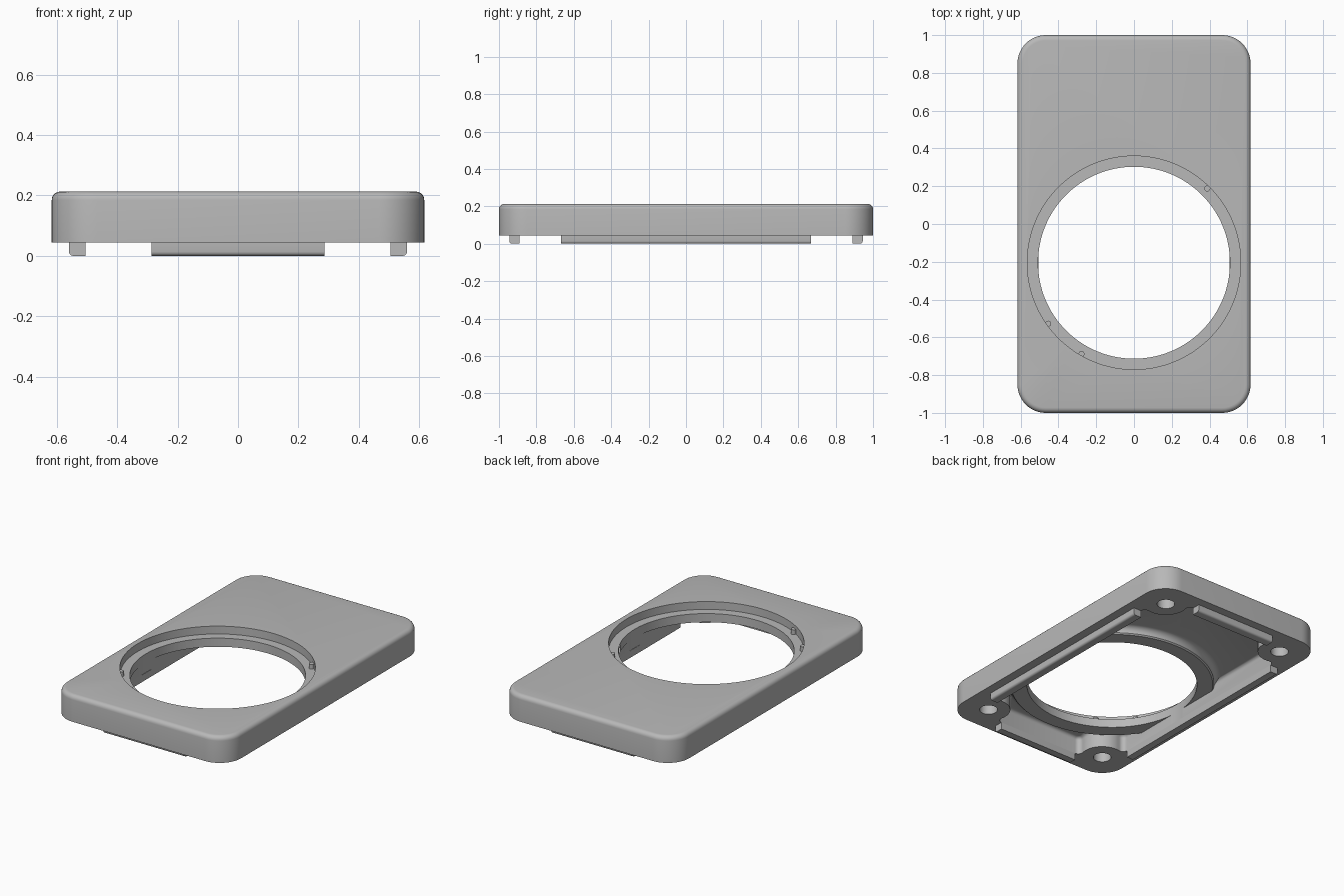
import bpy, bmesh
from math import cos, sin, pi, radians, atan2, sqrt
from mathutils import Matrix

cube = bpy.data.objects.get("Cube")
if cube:
    bpy.data.objects.remove(cube, do_unlink=True)

grey = bpy.data.materials.new("satin grey")
grey.use_nodes = True
COLOUR = (0.48, 0.48, 0.48, 1)
grey.diffuse_color = COLOUR
grey.node_tree.nodes["Principled BSDF"].inputs["Base Color"].default_value = COLOUR

BASE, TOP = 0.045, 0.213         # underside and top of the cover
CEILING, RING_BOTTOM = 0.158, 0.108
HOLE_Y = -0.205
BOSS_X, BOSS_Y, BOSS_R = 0.443, 0.824, 0.13
WALL_X, WALL_Y, FILLET = 0.505, 0.89, 0.03


def arc(cx, cy, r, a0, a1, n):
    return [(cx + r * cos(a0 + (a1 - a0) * i / n),
             cy + r * sin(a0 + (a1 - a0) * i / n)) for i in range(n + 1)]


def finish(name, bm):
    bmesh.ops.recalc_face_normals(bm, faces=bm.faces)
    mesh = bpy.data.meshes.new(name)
    bm.to_mesh(mesh)
    bm.free()
    mesh.materials.append(grey)
    ob = bpy.data.objects.new(name, mesh)
    bpy.context.collection.objects.link(ob)
    return ob


def prism(name, outline, z0, z1, bevel=0.0):
    """Extrude an outline upward and round its top rim."""
    bm = bmesh.new()
    bm.faces.new([bm.verts.new((x, y, z0)) for x, y in outline])
    res = bmesh.ops.extrude_face_region(bm, geom=bm.faces[:])
    top = [g for g in res["geom"] if isinstance(g, bmesh.types.BMVert)]
    bmesh.ops.translate(bm, verts=top, vec=(0, 0, z1 - z0))
    if bevel:
        rim = [e for e in bm.edges if all(v.co.z > z1 - 1e-5 for v in e.verts)]
        bmesh.ops.bevel(bm, geom=rim, offset=bevel, segments=5,
                        profile=0.5, affect='EDGES')
    return finish(name, bm)


def disc(name, x, y, r, z0, z1, n=128):
    return prism(name, arc(x, y, r, 0, 2 * pi, n)[:-1], z0, z1)


def revolve(name, profile, x, y, n=128):
    bm = bmesh.new()
    verts = [bm.verts.new((r, 0, z)) for r, z in profile]
    edges = [bm.edges.new(p) for p in zip(verts, verts[1:])]
    bmesh.ops.spin(bm, geom=verts + edges, axis=(0, 0, 1), cent=(0, 0, 0),
                   angle=2 * pi, steps=n)
    bmesh.ops.remove_doubles(bm, verts=bm.verts, dist=1e-5)
    bmesh.ops.translate(bm, verts=bm.verts, vec=(x, y, 0))
    return finish(name, bm)


def combine(ob, tool, operation='DIFFERENCE'):
    """Apply a boolean and discard the tool."""
    mod = ob.modifiers.new("cut", 'BOOLEAN')
    mod.operation, mod.solver, mod.object = operation, 'EXACT', tool
    bpy.context.view_layer.update()
    graph = bpy.context.evaluated_depsgraph_get()
    mesh = bpy.data.meshes.new_from_object(ob.evaluated_get(graph))
    ob.modifiers.clear()
    ob.data = mesh
    bpy.data.objects.remove(tool, do_unlink=True)


def smooth(ob):
    bpy.ops.object.select_all(action='DESELECT')
    ob.select_set(True)
    bpy.context.view_layer.objects.active = ob
    bpy.ops.object.shade_smooth_by_angle(angle=radians(32))


# Outer shell: rounded rectangle with a softened top rim
R = 0.15
HX, HY = 0.617, 1.0
outline = []
for k, (sx, sy) in enumerate([(1, 1), (-1, 1), (-1, -1), (1, -1)]):
    outline += arc(sx * (HX - R), sy * (HY - R), R, k * pi / 2, (k + 1) * pi / 2, 12)
cover = prism("cover", outline, BASE, TOP, 0.028)

# Cavity outline: one corner curving round its screw boss, then mirrored
reach = BOSS_R + FILLET
ax = WALL_X - FILLET
ay = BOSS_Y - sqrt(reach ** 2 - (ax - BOSS_X) ** 2)
by = WALL_Y - FILLET
bx = BOSS_X - sqrt(reach ** 2 - (by - BOSS_Y) ** 2)
a1 = atan2(BOSS_Y - ay, BOSS_X - ax)
b1 = atan2(BOSS_Y - by, BOSS_X - bx)
corner = (arc(ax, ay, FILLET, 0, a1, 6)
          + arc(BOSS_X, BOSS_Y, BOSS_R, a1 + pi, b1 + pi, 16)[1:-1]
          + arc(bx, by, FILLET, b1, pi / 2, 6))
half = corner + [(-x, y) for x, y in reversed(corner)]
cavity = prism("cavity", half + [(x, -y) for x, y in reversed(half)],
               BASE - 0.05, CEILING, 0.022)

# Thick ring under the opening, flaring into the ceiling
flare = 0.04
curve = [(0.61 + flare - x, CEILING - flare + z)
         for x, z in arc(0, 0, flare, 0, pi / 2, 6)]
ring = revolve("ring", [(0, RING_BOTTOM), (0.602, RING_BOTTOM),
                        (0.61, RING_BOTTOM + 0.008)] + curve
               + [(0.65, 0.3), (0, 0.3)], 0, HOLE_Y)
combine(cavity, ring)
combine(cover, cavity)

# Round opening with a stepped seat
combine(cover, disc("opening", 0, HOLE_Y, 0.508, -0.1, 0.4))
SEAT = 0.163
combine(cover, disc("seat", 0, HOLE_Y, 0.565, SEAT, 0.4))

# Blind screw holes in the corner bosses
for sx in (1, -1):
    for sy in (1, -1):
        combine(cover, disc("screw_hole", sx * BOSS_X, sy * BOSS_Y, 0.053,
                            -0.05, 0.155, 32))
smooth(cover)

# Small locating pins against the wall of the seat
for i, (x, y) in enumerate([(0.388, 0.188), (-0.455, -0.528), (-0.278, -0.688)]):
    smooth(disc(f"locating_pin_{i + 1}", x, y, 0.016, SEAT - 0.01, SEAT + 0.03, 20))


# Locating lips below the cover, rounded on the outer bottom edge
def lip(name, length, wall, angle):
    t, r = 0.055, 0.014
    section = ([(wall, BASE), (wall, 0)]
               + arc(wall + t - r, r, r, -pi / 2, 0, 4) + [(wall + t, BASE)])
    bm = bmesh.new()
    face = bm.faces.new([bm.verts.new((x, -length, z)) for x, z in section])
    res = bmesh.ops.extrude_face_region(bm, geom=[face])
    end = [g for g in res["geom"] if isinstance(g, bmesh.types.BMVert)]
    bmesh.ops.translate(bm, verts=end, vec=(0, 2 * length, 0))
    bmesh.ops.rotate(bm, verts=bm.verts, matrix=Matrix.Rotation(angle, 3, 'Z'))
    smooth(finish(name, bm))


lip("left_lip", ay, WALL_X, 0)
lip("back_lip", bx, WALL_Y, pi / 2)
lip("right_lip", ay, WALL_X, pi)
lip("front_lip", bx, WALL_Y, -pi / 2)
